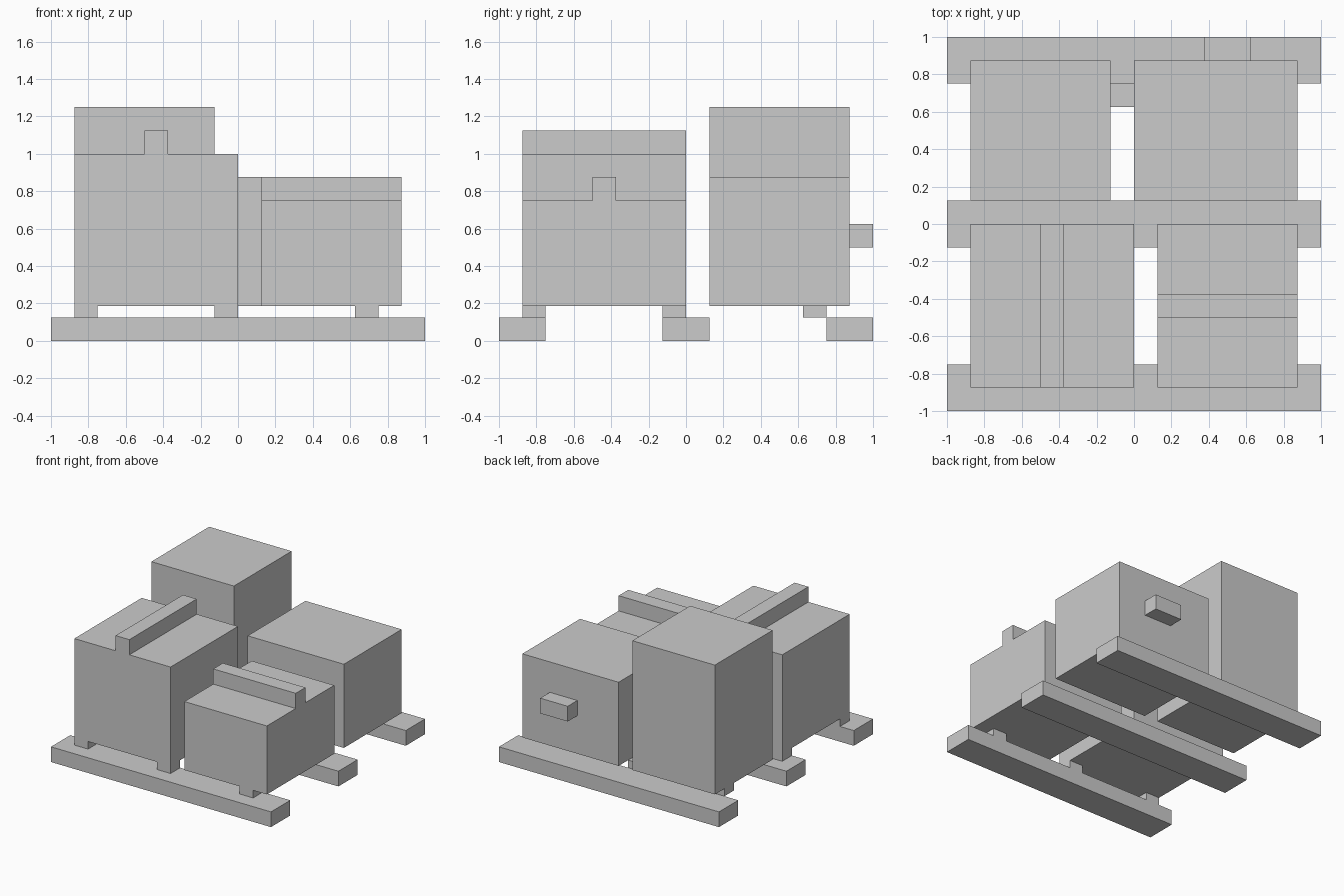
import bpy

if "Cube" in bpy.data.objects:
    bpy.data.objects.remove(bpy.data.objects["Cube"])

grey = bpy.data.materials.new("plain_grey")
grey.diffuse_color = (0.6, 0.6, 0.6, 1)
grey.use_nodes = True
grey.node_tree.nodes["Principled BSDF"].inputs["Base Color"].default_value = grey.diffuse_color


def box(name, x, y, z):
    """Axis-aligned box from (min, max) ranges."""
    bpy.ops.mesh.primitive_cube_add(size=1, location=[sum(r) / 2 for r in (x, y, z)])
    ob = bpy.context.object
    ob.name = name
    ob.scale = [r[1] - r[0] for r in (x, y, z)]
    bpy.ops.object.transform_apply(location=False, rotation=False, scale=True)
    ob.data.materials.append(grey)
    return ob


BASE = 0.1875   # underside of the crates
SLAT = 0.125    # top of the pallet slats

# Pallet slats running left to right
for name, y in (("front", (-1, -0.75)), ("middle", (-0.125, 0.125)), ("back", (0.75, 1))):
    box(name + "_slat", (-1, 1), y, (0, SLAT))

# Grid of small feet between slats and crates
for x in (-0.875, -0.125, 0.625):
    for y in (-0.875, -0.125, 0.625):
        box("foot", (x, x + 0.125), (y, y + 0.125), (SLAT, BASE))

# Four crates
box("front_left_crate", (-0.875, 0), (-0.875, 0), (BASE, 1))
box("front_right_crate", (0.125, 0.875), (-0.875, 0), (BASE, 0.75))
box("back_left_crate", (-0.875, -0.125), (0.125, 0.875), (BASE, 1.25))
box("back_right_crate", (0, 0.875), (0.125, 0.875), (BASE, 0.875))

# Lid ridges and rear latch
box("front_left_ridge", (-0.5, -0.375), (-0.875, 0), (1, 1.125))
box("front_right_ridge", (0.125, 0.875), (-0.5, -0.375), (0.75, 0.875))
box("rear_latch", (0.375, 0.625), (0.875, 1), (0.5, 0.625))
